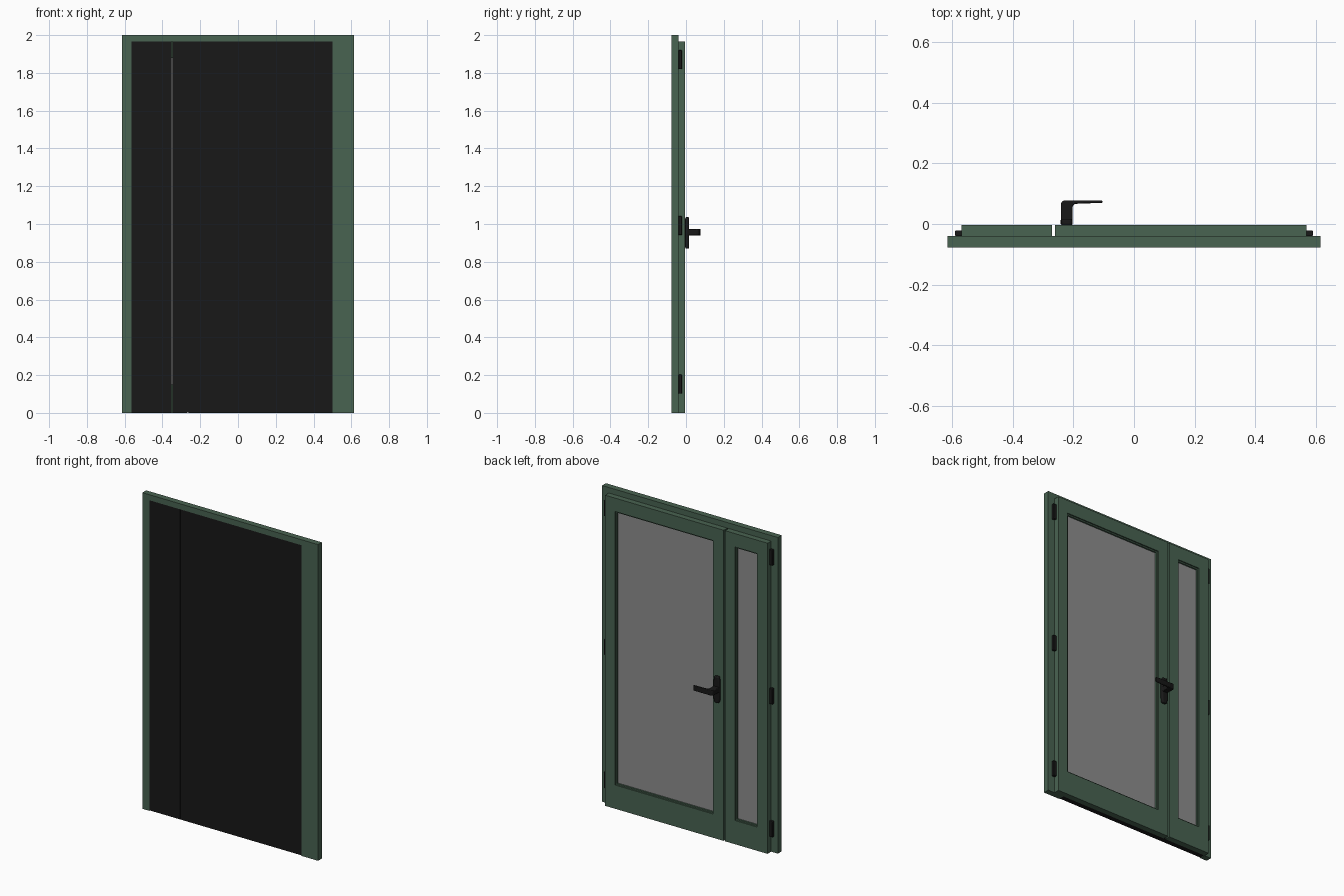
import bpy, bmesh

if "Cube" in bpy.data.objects:
    bpy.data.objects.remove(bpy.data.objects["Cube"])


def material(name, rgb):
    m = bpy.data.materials.new(name)
    m.diffuse_color = (*rgb, 1)
    m.use_nodes = True
    m.node_tree.nodes["Principled BSDF"].inputs["Base Color"].default_value = m.diffuse_color
    return m


GREEN = material("green_paint", (0.066, 0.125, 0.083))
BLACK = material("black", (0.009, 0.009, 0.009))
GLASS = material("grey_glass", (0.27, 0.27, 0.27))


def finish(name, bm, mat, bevel=0, segments=3):
    bmesh.ops.recalc_face_normals(bm, faces=bm.faces)
    mesh = bpy.data.meshes.new(name)
    bm.to_mesh(mesh)
    bm.free()
    ob = bpy.data.objects.new(name, mesh)
    bpy.context.collection.objects.link(ob)
    mesh.materials.append(mat)
    if bevel:
        mod = ob.modifiers.new("bevel", 'BEVEL')
        mod.width, mod.segments = bevel, segments
        bpy.context.view_layer.objects.active = ob
        ob.select_set(True)
        bpy.ops.object.shade_smooth_by_angle()
        ob.select_set(False)
    return ob


def prism(name, pts, axis, lo, hi, mat, bevel=0):
    """Extrude a closed outline along y or z."""
    bm = bmesh.new()
    place = (lambda p, d: (p[0], d, p[1])) if axis == 'y' else (lambda p, d: (p[0], p[1], d))
    a = [bm.verts.new(place(p, lo)) for p in pts]
    b = [bm.verts.new(place(p, hi)) for p in pts]
    bm.faces.new(a)
    bm.faces.new(b[::-1])
    for i in range(len(pts)):
        j = (i + 1) % len(pts)
        bm.faces.new((a[i], b[i], b[j], a[j]))
    return finish(name, bm, mat, bevel)


def box(name, x0, x1, y0, y1, z0, z1, mat, bevel=0):
    return prism(name, [(x0, z0), (x1, z0), (x1, z1), (x0, z1)], 'y', y0, y1, mat, bevel)


def ring(name, outer, inner, y0, y1, mat):
    """Rectangular border; outer and inner are (x0, x1, z0, z1)."""
    bm = bmesh.new()
    loops = []
    for x0, x1, z0, z1 in (outer, inner):
        for y in (y0, y1):
            loops.append([bm.verts.new((x, y, z)) for x, z in
                          ((x0, z0), (x1, z0), (x1, z1), (x0, z1))])
    of, ob, nf, nb = loops
    for a, b in ((of, ob), (ob, nb), (nb, nf), (nf, of)):
        for i in range(4):
            j = (i + 1) % 4
            bm.faces.new((a[i], a[j], b[j], b[i]))
    return finish(name, bm, mat)


F, M, B = -0.078, -0.04, -0.004   # front of frame, frame/leaf joint, back of leaves
TOP = 1.965

# outer frame: two jambs and a head as one outline
prism("door_frame", [(-0.615, 0), (-0.565, 0), (-0.565, TOP), (0.50, TOP),
                     (0.50, 0), (0.615, 0), (0.615, 2), (-0.615, 2)], 'y', F, M, GREEN)

# dark front panels
box("narrow_front_panel", -0.565, -0.351, F + 0.001, M, 0.003, TOP, BLACK)
box("wide_front_panel", -0.348, 0.50, F + 0.001, M, 0.003, TOP, BLACK)

# leaves with glazing bead and glass
for name, x0, x1, g0, g1 in (("narrow", -0.568, -0.27, -0.495, -0.34),
                             ("wide", -0.261, 0.568, -0.187, 0.498)):
    hole = (g0, g1, 0.15, 1.88)
    ring(name + "_leaf", (x0, x1, 0, TOP), hole, M, B, GREEN)
    ring(name + "_bead", hole, (g0 + 0.008, g1 - 0.008, 0.158, 1.872), -0.03, -0.012, GREEN)
    box(name + "_glass", g0, g1, -0.031, -0.022, 0.15, 1.88, GLASS)

# hinges on both sides
for side in (-1, 1):
    for z in (0.152, 0.992, 1.87):
        xs = sorted((side * 0.566, side * 0.59))
        box("hinge", *xs, M, -0.021, z - 0.05, z + 0.05, BLACK, 0.004)

# handle: backplate, neck and lever
prism("handle_backplate", [(-0.238, 0.87), (-0.206, 0.87), (-0.202, 0.90), (-0.202, 1.0),
                           (-0.206, 1.036), (-0.238, 1.036), (-0.242, 1.0), (-0.242, 0.90)],
      'y', B, 0.017, BLACK, 0.006)
prism("handle_lever", [(-0.241, 0.01), (-0.203, 0.01), (-0.203, 0.058), (-0.196, 0.066),
                       (-0.17, 0.068), (-0.104, 0.069), (-0.104, 0.078), (-0.228, 0.078),
                       (-0.237, 0.075), (-0.241, 0.066)], 'z', 0.94, 0.974, BLACK, 0.004)
